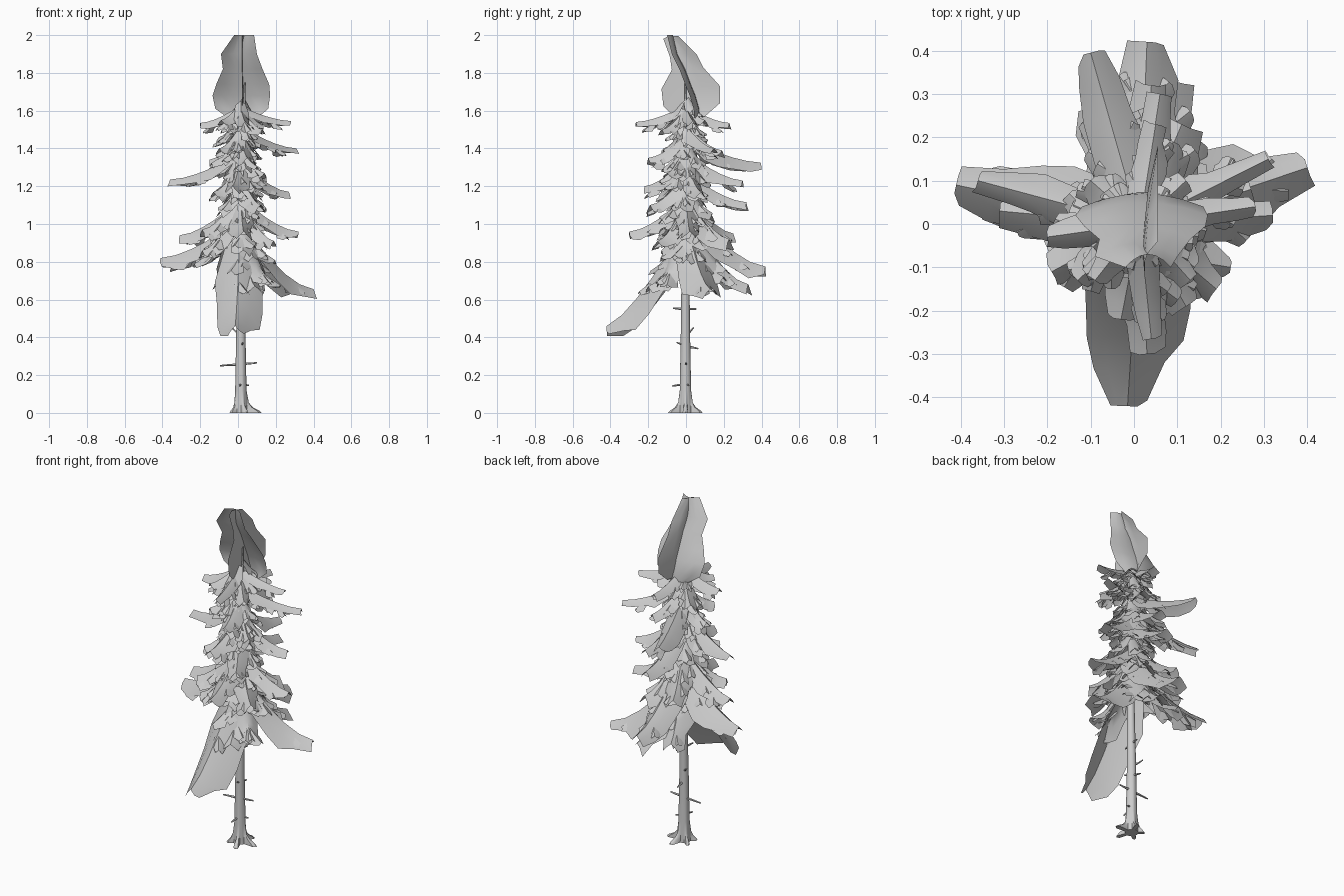
import bpy, random
from math import sin, cos, pi, radians, atan2, hypot
from mathutils import Vector

if "Cube" in bpy.data.objects:
    bpy.data.objects.remove(bpy.data.objects["Cube"])

random.seed(7)


def add_mesh(name, verts, faces, angle=50, flip=False):
    me = bpy.data.meshes.new(name)
    me.from_pydata([tuple(v) for v in verts], [], [f[::-1] for f in faces] if flip else faces)
    me.update()
    ob = bpy.data.objects.new(name, me)
    bpy.context.collection.objects.link(ob)
    bpy.ops.object.select_all(action='DESELECT')
    ob.select_set(True)
    bpy.context.view_layer.objects.active = ob
    bpy.ops.object.shade_smooth_by_angle(angle=radians(angle))
    return ob


def grid_faces(rows, cols, off=0, closed=False):
    n = cols if closed else cols - 1
    return [(off + i * cols + j, off + i * cols + (j + 1) % cols,
             off + (i + 1) * cols + (j + 1) % cols, off + (i + 1) * cols + j)
            for i in range(rows - 1) for j in range(n)]


# Trunk with flared root lobes
def trunk():
    levels = [(0, .036, .075, 0), (.012, .035, .062, 0), (.03, .035, .028, 0), (.055, .034, .008, 0),
              (.12, .03, 0, 0), (.4, .025, 0, 0), (.8, .02, 0, .005), (1.2, .014, 0, .01), (1.75, .004, 0, .02)]
    n = 40
    verts = []
    for z, r, lobe, x in levels:
        for k in range(n):
            a = 2 * pi * k / n
            rr = r + lobe * max(0, cos(5 * a)) ** .6 * (.72 + .28 * cos(a))
            verts.append((x + .015 + rr * cos(a), rr * sin(a) - .003, z))
    faces = grid_faces(len(levels), n, 0, True)
    faces.append(tuple(range(n))[::-1])
    add_mesh("trunk", verts, faces)


# Dead twigs on the bare trunk
def twig(az, z, length, lift):
    a = radians(az)
    d = Vector((cos(a), sin(a), 0))
    s = Vector((-sin(a), cos(a), 0))
    verts = []
    for t, r in ((.0, .008), (.5, .006), (1, .004)):
        c = Vector((.015, 0, z)) + d * (length * t) + Vector((0, 0, lift * t * t))
        for k in range(5):
            b = 2 * pi * k / 5
            verts.append(c + s * (r * cos(b)) + Vector((0, 0, r * sin(b))))
    add_mesh("twig", verts, grid_faces(3, 5, 0, True) + [(10, 11, 12, 13, 14)])


# Needle sheet: a ridge path with drooping sides and a ragged rim
def sheet(verts, faces, path, widths, side, fold, ragged=.22):
    off = len(verts)
    along = (path[-1] - path[0]).normalized()
    step = (path[-1] - path[0]).length / len(path)
    for i, (p, w) in enumerate(zip(path, widths)):
        for u in (-1, -.5, 0, .5, 1):
            j = random.uniform(-1, 1) * ragged
            edge = abs(u) == 1
            q = p + side * (u * w * (1 + (j if edge else j * .3)))
            q += Vector((0, 0, -fold * w * abs(u) ** 1.25 * (1 + .8 * j)))
            if edge:
                q += along * (random.uniform(-.7, .3) * step * ragged * 2.5)
            verts.append(q)
    faces += grid_faces(len(path), 5, off)


def bough(name, tip, rise, w, fold=1.3, profile=(.6, 1, 1.05, .9, .75, .6), sprigs=4, power=1.6):
    x, y, z = tip
    a = atan2(y, x)
    L = hypot(x, y)
    d = Vector((cos(a), sin(a), 0))
    s = Vector((-sin(a), cos(a), 0))
    n = len(profile)
    path = []
    for i in range(n):
        t = i / (n - 1)
        path.append(Vector((.012 * (1 - t), 0, z)) + d * (.02 + (L - .02) * t)
                    + Vector((0, 0, rise * (1 - t) ** power)))
    verts, faces = [], []
    sheet(verts, faces, path, [w * p for p in profile], s, fold)
    # Small side sprigs hanging from the bough
    for k in range(sprigs):
        i = random.randint(1, max(1, n - 3))
        sg = (-1, 1)[k % 2]
        sd = (d * random.uniform(.6, 1) + s * sg * random.uniform(.3, .7)).normalized()
        base = path[i] + Vector((0, 0, -.012))
        l = random.uniform(.8, 1.2) * min(w, .075) + .02
        pp = [base + sd * (l * t) + Vector((0, 0, -l * .75 * t ** .8)) for t in (0, .5, 1)]
        sheet(verts, faces, pp, [l * .3, l * .45, l * .25], Vector((-sd.y, sd.x, 0)), .9)
    add_mesh(name, verts, faces, flip=True)


trunk()
for az, z, l, lift in ((180, .255, .11, -.005), (0, .26, .085, .005), (-75, .36, .05, .012), (20, .15, .045, -.004),
                       (95, .35, .065, -.01), (-100, .55, .07, .004), (80, .55, .055, 0), (-95, .15, .075, -.008),
                       (140, .42, .06, .03)):
    twig(az, z, l, lift)

# Large lower boughs
bough("front_bough", (-.015, -.42, .46), .51, .13, 1.35, (.65, 1, 1.05, 1, .75, .35), 2, 1.35)
bough("front_side_bough", (.09, -.2, .67), .27, .085, 1, sprigs=2)
bough("right_bough", (.40, .13, .655), .34, .085, 1.1, (.7, 1.1, 1.15, 1.1, .8, .45))
bough("left_bough", (-.41, .09, .82), .20, .075, 1.2, (.9, 1.3, 1.1, 1, .75, .5))
bough("back_bough", (.03, .42, .775), .32, .085, 1.2, (.8, 1.1, 1.1, .95, .8, .5))
bough("back_low_bough", (.09, .33, .68), .36, .075, 1)
bough("back_left_bough", (-.09, .27, .70), .32, .08, 1)
bough("back_right_bough", (.14, .2, .72), .28, .075, 1)
bough("left_low_bough", (-.22, .06, .82), .25, .07, 1)
bough("front_right_bough", (.18, -.13, .70), .30, .075, 1)
bough("front_left_bough", (-.19, -.08, .86), .22, .065, 1)

# Middle and upper boughs: tip x, y, z, rise, half width
upper = [(.32, .02, .96, .17, .055), (-.31, .03, .94, .18, .06), (.03, -.30, .96, .17, .06),
         (.19, -.15, .91, .2, .06), (-.19, -.11, .97, .17, .06), (-.09, .25, .95, .2, .075),
         (.11, .23, .92, .22, .075), (.27, .08, 1.17, .15, .05), (-.36, .10, 1.235, .13, .05),
         (.04, .32, 1.115, .15, .06), (-.03, -.22, 1.20, .13, .055), (.12, -.19, 1.1, .15, .055),
         (-.13, -.13, 1.17, .14, .05), (.06, .30, 1.23, .14, .055), (-.10, .395, 1.325, .12, .06),
         (.31, .15, 1.40, .11, .04), (.05, -.2, 1.35, .11, .05), (-.15, .02, 1.34, .13, .055),
         (.14, -.1, 1.27, .13, .05), (-.10, -.12, 1.40, .1, .045), (.09, .19, 1.39, .12, .05),
         (.28, .04, 1.545, .07, .035), (-.2, -.03, 1.535, .08, .04), (.04, -.265, 1.54, .08, .04),
         (.05, .23, 1.535, .08, .04), (.13, -.13, 1.5, .1, .04), (-.1, .1, 1.46, .11, .05),
         (.12, .1, 1.55, .08, .04), (-.09, -.13, 1.55, .08, .04)]
for x, y, z, rise, w in upper:
    bough("upper_bough", (x, y, z), rise, w, 1.15)

# Short filler boughs spiralling up the trunk
for k in range(38):
    t = k / 37
    a = radians(137.5 * k)
    L = .15 - .05 * t + random.uniform(-.02, .02)
    bough("filler_bough", (L * cos(a) + .015, L * sin(a), .82 + .76 * t), .17 - .08 * t,
          .065 - .025 * t, .9, (.6, 1, .9, .6), 2, 1.3)

# Crown: a broad sheet leaning forward, crossed by an upright fin
hood = [(2.0, -.07, -.02, .085), (1.9, -.045, -.09, .10), (1.82, -.005, -.08, .13), (1.74, .025, -.115, .165),
        (1.68, .05, -.135, .17), (1.61, .07, -.12, .16), (1.56, .075, -.05, .1)]
verts = []
for z, yc, x0, x1 in hood:
    for j in range(7):
        u = j / 3 - 1
        verts.append((x0 + (x1 - x0) * j / 6, yc - .03 * u * u, z))
add_mesh("crown_hood", verts, grid_faces(len(hood), 7))

fin = [(1.995, -.12, -.04), (1.9, -.085, .055), (1.83, -.075, .09), (1.73, -.13, .18), (1.64, -.12, .18),
       (1.57, -.05, .1)]
verts = []
for z, y0, y1 in fin:
    for j in range(4):
        u = j / 3
        verts.append((.025 + .03 * u - .015 * sin(pi * u), y0 + (y1 - y0) * u, z - (.015 if j == 0 else 0)))
add_mesh("crown_fin", verts, grid_faces(len(fin), 4))
